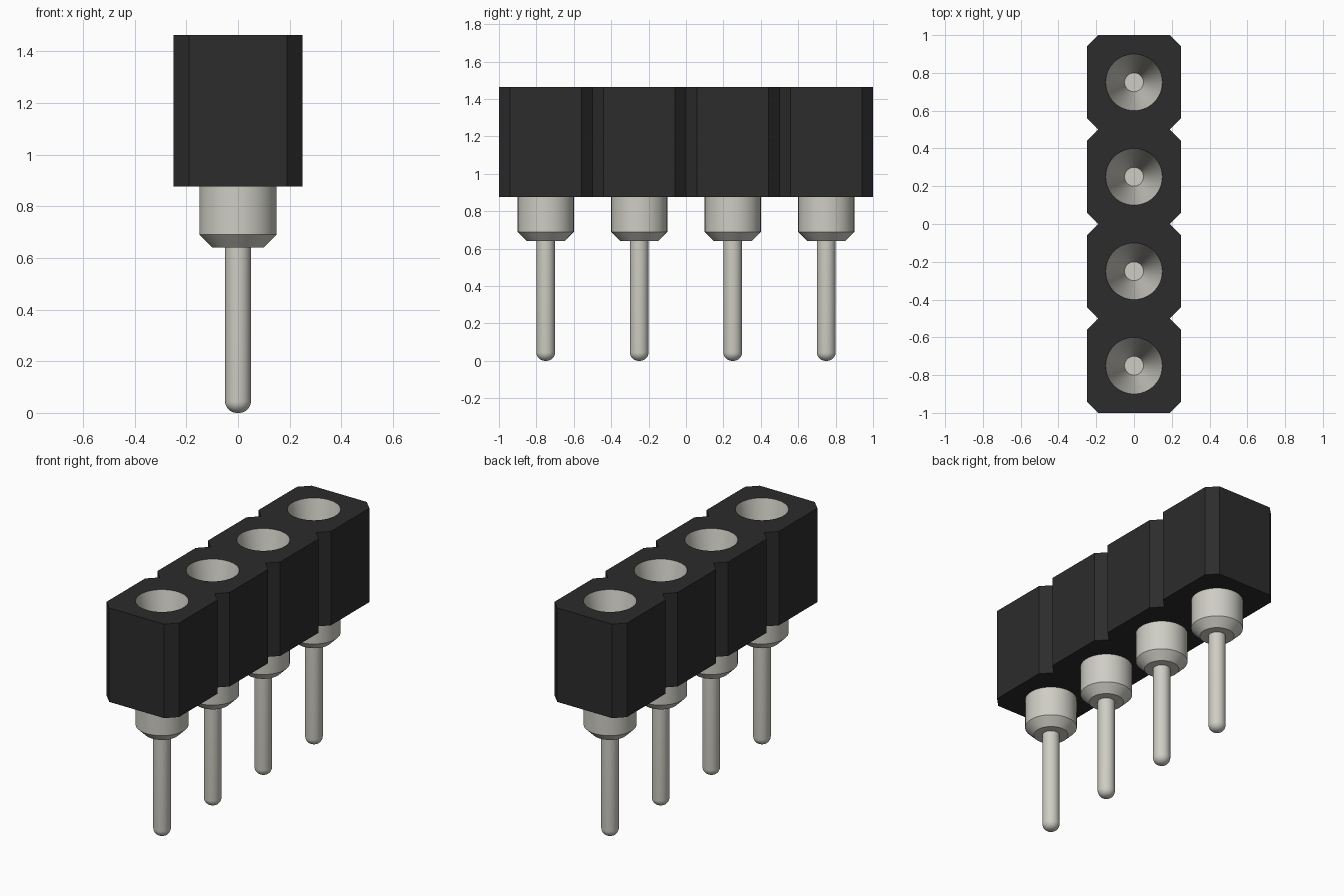
import bpy, bmesh
from math import sin, cos, pi, radians
from mathutils import Matrix, Vector

cube = bpy.data.objects.get("Cube")
if cube:
    bpy.data.objects.remove(cube, do_unlink=True)

PITCH, COUNT = 0.5, 4
HALF_W, CHAMFER = 0.25, 0.06
BASE, TOP = 0.876, 1.463
R_CUP, R_PIN = 0.15, 0.05
SEGMENTS = 48
centres = [(i - (COUNT - 1) / 2) * PITCH for i in range(COUNT)]


def material(name, colour, roughness):
    mat = bpy.data.materials.new(name)
    mat.use_nodes = True
    mat.diffuse_color = colour
    bsdf = mat.node_tree.nodes["Principled BSDF"]
    bsdf.inputs["Base Color"].default_value = colour
    bsdf.inputs["Roughness"].default_value = roughness
    return mat


black = material("black plastic", (0.025, 0.025, 0.025, 1), 0.6)
metal = material("pale grey metal", (0.62, 0.61, 0.55, 1), 0.5)


def add_object(name, mesh, mat):
    obj = bpy.data.objects.new(name, mesh)
    bpy.context.collection.objects.link(obj)
    mesh.materials.clear()
    mesh.materials.append(mat)
    return obj


# Housing: chamfered cells in a row with a round hole in each, extruded upwards
side = []
for y in centres:
    h = PITCH / 2
    side += [(HALF_W - CHAMFER, y - h), (HALF_W, y - h + CHAMFER), (HALF_W, y + h - CHAMFER)]
side.append((HALF_W - CHAMFER, centres[-1] + PITCH / 2))
outline = side + [(-x, y) for x, y in reversed(side)]
angles = [2 * pi * i / SEGMENTS for i in range(SEGMENTS)]
holes = [[(R_CUP * cos(a), y + R_CUP * sin(a)) for a in angles] for y in centres]

curve = bpy.data.curves.new("housing_profile", "CURVE")
curve.dimensions = "2D"
curve.fill_mode = "BOTH"
curve.extrude = (TOP - BASE) / 2
for loop in [outline] + holes:
    spline = curve.splines.new("POLY")
    spline.points.add(len(loop) - 1)
    for point, (x, y) in zip(spline.points, loop):
        point.co = (x, y, 0, 1)
    spline.use_cyclic_u = True
profile = bpy.data.objects.new("housing_profile", curve)
bpy.context.collection.objects.link(profile)
depsgraph = bpy.context.evaluated_depsgraph_get()
mesh = bpy.data.meshes.new_from_object(profile.evaluated_get(depsgraph))
bpy.data.objects.remove(profile, do_unlink=True)
bm = bmesh.new()
bm.from_mesh(mesh)
bmesh.ops.remove_doubles(bm, verts=bm.verts, dist=0.0001)
bmesh.ops.translate(bm, verts=bm.verts, vec=(0, 0, (BASE + TOP) / 2))
bmesh.ops.recalc_face_normals(bm, faces=bm.faces)
for face in bm.faces:
    face.smooth = False
bm.to_mesh(mesh)
bm.free()
housing = add_object("housing", mesh, black)

# Contact: rounded pin, chamfered collar and conical cup, turned about its axis
TIP = 0.045
tip = [(R_PIN - TIP + TIP * sin(a), TIP - TIP * cos(a))
       for a in [pi / 2 * i / 8 for i in range(9)]]
section = [(0, 0)] + tip + [(R_PIN, 0.64), (0.10, 0.64), (R_CUP, 0.69),
                            (R_CUP, TOP), (R_PIN, 0.96), (0, 0.96)]
bm = bmesh.new()
verts = [bm.verts.new((r, 0, z)) for r, z in section]
edges = [bm.edges.new(pair) for pair in zip(verts, verts[1:])]
bmesh.ops.spin(bm, geom=verts + edges, cent=(0, 0, 0), axis=(0, 0, 1),
               angle=2 * pi, steps=SEGMENTS, use_merge=True)
bmesh.ops.remove_doubles(bm, verts=bm.verts, dist=0.0001)
bmesh.ops.recalc_face_normals(bm, faces=bm.faces)
contact_mesh = bpy.data.meshes.new("contact")
bm.to_mesh(contact_mesh)
bm.free()

for i, y in enumerate(centres):
    contact = add_object(f"contact_{i + 1}", contact_mesh, metal)
    contact.location.y = y

# Smooth round walls, sharp rims
bpy.ops.object.select_all(action="DESELECT")
contact.select_set(True)
bpy.context.view_layer.objects.active = contact
bpy.ops.object.shade_smooth_by_angle(angle=radians(30))
